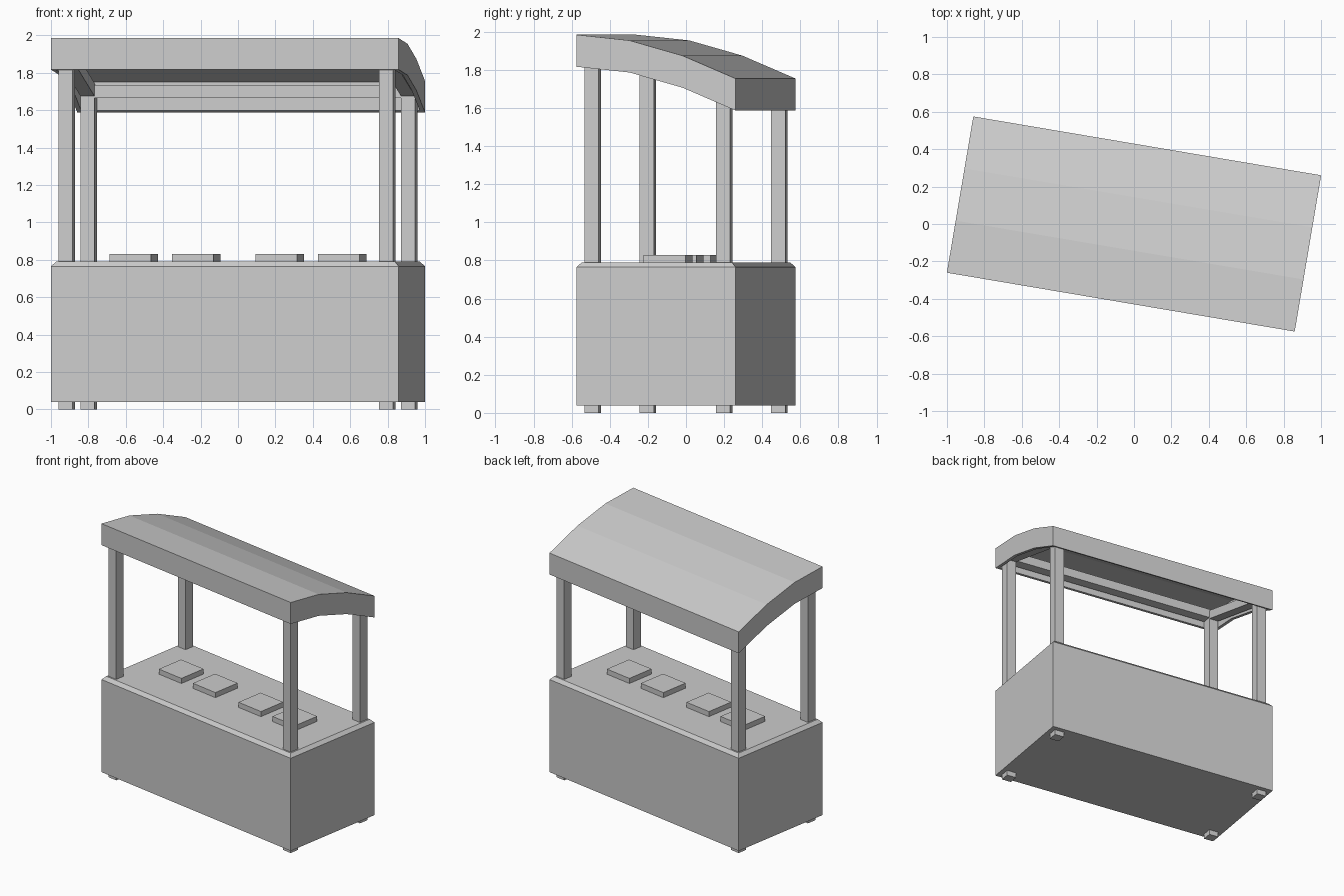
import bpy, bmesh, math
from mathutils import Matrix

if "Cube" in bpy.data.objects:
    bpy.data.objects.remove(bpy.data.objects["Cube"])

TURN = Matrix.Rotation(math.radians(-9.6), 4, 'Z')   # whole stall sits slightly turned
L, W = 0.943, 0.4235                                 # half length, half depth
PU, PV, P = 0.869, 0.35, 0.038                       # post centres and half width


def finish(name, bm):
    bmesh.ops.recalc_face_normals(bm, faces=bm.faces[:])
    bm.transform(TURN)
    me = bpy.data.meshes.new(name)
    bm.to_mesh(me)
    bm.free()
    ob = bpy.data.objects.new(name, me)
    bpy.context.collection.objects.link(ob)
    return ob


def box(name, u0, u1, v0, v1, z0, z1):
    bm = bmesh.new()
    bmesh.ops.create_cube(bm, size=1)
    for p in bm.verts:
        p.co = (u0 if p.co.x < 0 else u1, v0 if p.co.y < 0 else v1, z0 if p.co.z < 0 else z1)
    return finish(name, bm)


def extrude_profile(name, pts, u0, u1):
    """Closed (v, z) outline extruded along the length."""
    bm = bmesh.new()
    face = bm.faces.new([bm.verts.new((u0, v, z)) for v, z in pts])
    ext = bmesh.ops.extrude_face_region(bm, geom=[face])
    for g in ext['geom']:
        if isinstance(g, bmesh.types.BMVert):
            g.co.x = u1
    return finish(name, bm)


# Counter body with sloped top rim
bm = bmesh.new()
bmesh.ops.create_cube(bm, size=1)
for p in bm.verts:
    p.co = (2 * L * p.co.x, 2 * W * p.co.y, 0.04 if p.co.z < 0 else 0.765)
top = [f for f in bm.faces if f.normal.z > 0.9]
bmesh.ops.inset_region(bm, faces=top, thickness=0.034, depth=0)
for p in top[0].verts:
    p.co.z = 0.79
finish("counter_body", bm)

# Corner posts, running through the body to form the feet
for su, side in ((-1, "left"), (1, "right")):
    for sv, end, z in ((-1, "front", 1.927), (1, "back", 1.735)):
        u, v = su * PU, sv * PV
        box(f"{end}_{side}_post", u - P, u + P, v - P, v + P, 0, z)

# Rails joining the post tops
RI = PU - P
box("front_rail", -RI, RI, -PV - P, -PV + P, 1.857, 1.927)
box("back_rail", -RI, RI, PV - P, PV + P, 1.665, 1.735)
rail = [(-PV, 1.857), (PV, 1.665), (PV, 1.735), (-PV, 1.927)]
for s, side in ((-1, "left"), (1, "right")):
    extrude_profile(f"{side}_rail", rail, s * PU - P, s * PU + P)

# Curved roof: thin sheet with a hanging fascia all round
arc = [(-W, 1.985), (-W / 3, 1.955), (W / 3, 1.875), (W, 1.755)]
DROP, SHEET, T = 0.168, 0.015, 0.025


def height(v):
    for (a, za), (b, zb) in zip(arc, arc[1:]):
        if v <= b + 1e-6:
            return za + (zb - za) * (v - a) / (b - a)


bm = bmesh.new()
vi = [-W + T, -W / 3, W / 3, W - T]


def row(u, vs, off):
    return [bm.verts.new((u, v, height(v) - off)) for v in vs]


outer = [v for v, _ in arc]
tl, tr = row(-L, outer, 0), row(L, outer, 0)                       # top sheet
bl, br = row(-L, outer, DROP), row(L, outer, DROP)                 # outer lower edge
il, ir = row(-L + T, vi, DROP), row(L - T, vi, DROP)               # inner lower edge
cl, cr = row(-L + T, vi, SHEET), row(L - T, vi, SHEET)             # ceiling
for a, b in ((tl, tr), (tl, bl), (tr, br), (bl, il), (br, ir), (il, cl), (ir, cr), (cl, cr)):
    for i in range(3):
        bm.faces.new((a[i], a[i + 1], b[i + 1], b[i]))
for i in (0, 3):
    for a, b, c, d in ((tl, tr, br, bl), (bl, br, ir, il), (il, ir, cr, cl)):
        bm.faces.new((a[i], b[i], c[i], d[i]))
finish("roof", bm)

# Four flat tiles on the counter
for n, u in enumerate((-0.566, -0.227, 0.227, 0.566), 1):
    box(f"counter_tile_{n}", u - 0.112, u + 0.112, -0.112, 0.112, 0.785, 0.83)
